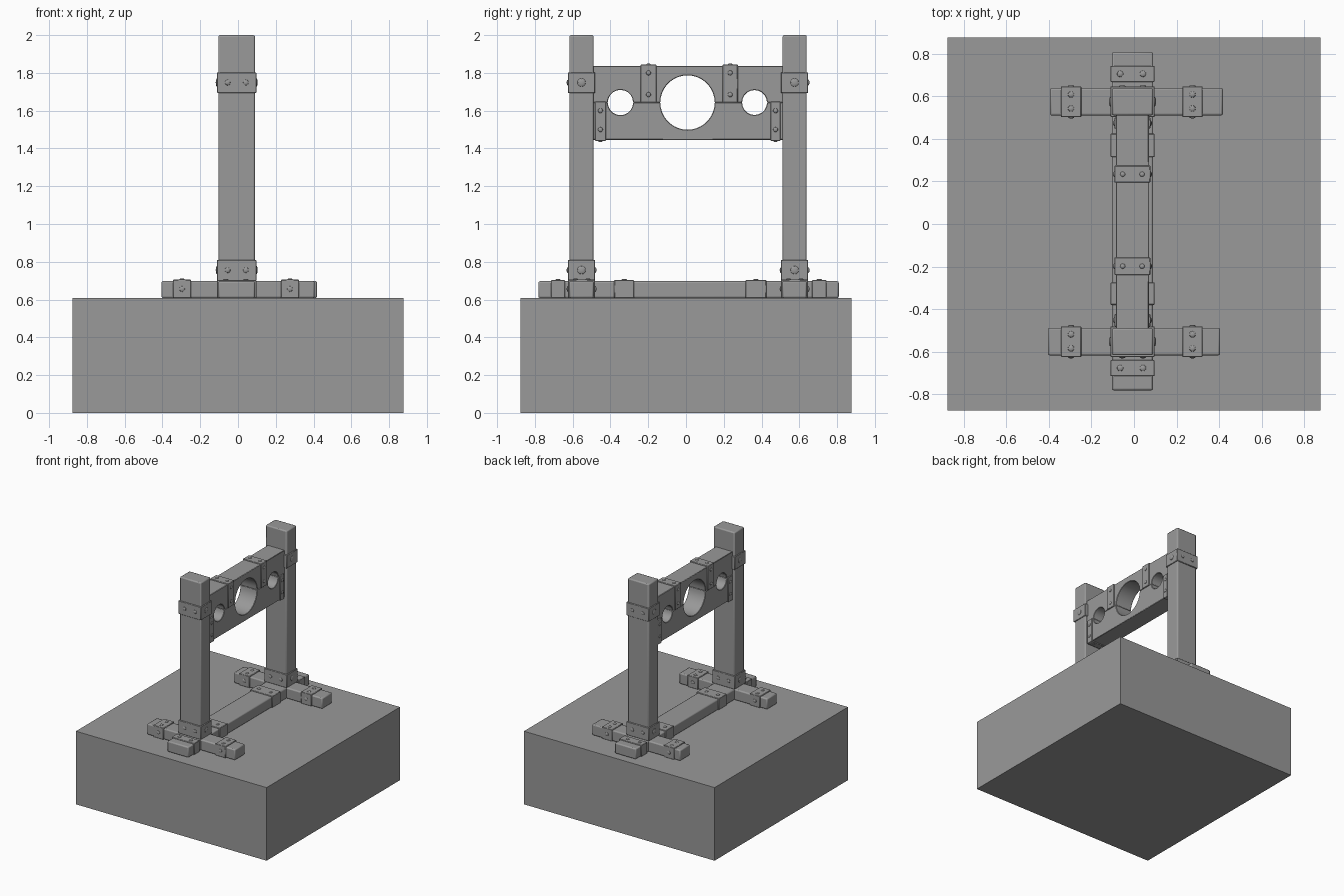
import bpy, bmesh, math
from mathutils import Matrix, Vector

if "Cube" in bpy.data.objects:
    bpy.data.objects.remove(bpy.data.objects["Cube"])

CX, HALF_X = -0.007, 0.097       # post / beam centre and half width in x
BASE_TOP, BEAM_TOP = 0.608, 0.697

DARK = bpy.data.materials.new("dark_grey")
DARK.diffuse_color = (0.32, 0.32, 0.32, 1)
DARK.use_nodes = True
DARK.node_tree.nodes["Principled BSDF"].inputs["Base Color"].default_value = DARK.diffuse_color


def finish(name, bm, bevel=0.0, segments=2):
    bmesh.ops.recalc_face_normals(bm, faces=bm.faces)
    mesh = bpy.data.meshes.new(name)
    bm.to_mesh(mesh)
    bm.free()
    mesh.materials.append(DARK)
    obj = bpy.data.objects.new(name, mesh)
    bpy.context.collection.objects.link(obj)
    if bevel:
        mod = obj.modifiers.new("Bevel", 'BEVEL')
        mod.width, mod.segments = bevel, segments
        mod.limit_method, mod.angle_limit = 'ANGLE', math.radians(40)
    bpy.ops.object.select_all(action='DESELECT')
    obj.select_set(True)
    bpy.context.view_layer.objects.active = obj
    bpy.ops.object.shade_smooth_by_angle(angle=math.radians(30))
    return obj


def box(name, x, y, z, bevel=0.0, segments=2):
    bm = bmesh.new()
    size = (x[1] - x[0], y[1] - y[0], z[1] - z[0])
    mid = Vector((x[0] + x[1], y[0] + y[1], z[0] + z[1])) / 2
    bmesh.ops.create_cube(bm, size=1, matrix=Matrix.Translation(mid) @ Matrix.Diagonal((*size, 1)))
    return finish(name, bm, bevel, segments)


def rivets(name, items):
    """Domed heads; each item is (position, axis index, radius)."""
    bm = bmesh.new()
    for pos, axis, r in items:
        scale = [r, r, r]
        scale[axis] = 0.007
        # turn the sphere's pole to face along the chosen axis
        turn = (Matrix.Rotation(math.pi / 2, 4, 'Y'), Matrix.Rotation(math.pi / 2, 4, 'X'),
                Matrix.Identity(4))[axis]
        m = Matrix.Translation(pos) @ Matrix.Diagonal((*scale, 1)) @ turn
        bmesh.ops.create_uvsphere(bm, u_segments=12, v_segments=8, radius=1, matrix=m)
    finish(name, bm)


def strap(name, x, y, z, heads):
    box(name, x, y, z, 0.003, 1)
    rivets(name + "_rivets", heads)


# Stone platform
box("platform", (-0.877, 0.877), (-0.877, 0.877), (0, BASE_TOP))

# Long ground beam with its four straps
PX = (CX - HALF_X, CX + HALF_X)
SX = (PX[0] - 0.007, PX[1] + 0.007)
box("ground_beam", PX, (-0.782, 0.809), (BASE_TOP, BEAM_TOP), 0.009)
for i, (y0, y1) in enumerate([(-0.715, -0.64), (-0.38, -0.275), (0.315, 0.425), (0.668, 0.744)]):
    ym = (y0 + y1) / 2
    top = BEAM_TOP + 0.006
    heads = [((x, ym, top), 2, 0.015) for x in (-0.065, 0.042)]
    strap(f"beam_strap_{i}", SX, (y0, y1), (BASE_TOP, top), heads)

# Two posts, each with a cross foot and iron bands
for side, yc, foot_x in (("front", -0.553, (-0.405, 0.405)), ("back", 0.575, (-0.395, 0.418))):
    box(f"{side}_post", PX, (yc - 0.064, yc + 0.064), (BASE_TOP, 2.0), 0.009)
    box(f"{side}_foot", foot_x, (yc - 0.065, yc + 0.065), (BASE_TOP, BEAM_TOP + 0.001), 0.009)
    ys = (yc - 0.072, yc + 0.072)
    for z0, part in ((0.70, "lower"), (1.693, "upper")):
        zm = z0 + 0.056
        heads = [((x, y, zm), 1, 0.015) for x in (-0.055, 0.042) for y in ys]
        heads += [((x, yc, zm), 0, 0.022) for x in SX]
        strap(f"{side}_post_{part}_band", SX, ys, (z0, z0 + 0.11), heads)
    for xc, part in ((-0.296, "left"), (0.275, "right")):
        top = BEAM_TOP + 0.008
        heads = [((xc, yc + d, top), 2, 0.015) for d in (-0.032, 0.034)]
        heads += [((xc, y, 0.656), 1, 0.015) for y in ys]
        strap(f"{side}_foot_{part}_strap", (xc - 0.048, xc + 0.048), ys, (BASE_TOP, top), heads)

# Split board: each half is an outline with three half-round cut-outs, extruded in x
SPLIT = 1.643
BX = (-0.085, 0.07)
HOLES = [(-0.347, 0.067, 10), (0.008, 0.144, 18), (0.363, 0.066, 10)]


def board_half(name, edge_z, up):
    pts = [(-0.493, SPLIT)]
    for yc, r, n in HOLES:
        for k in range(n + 1):
            a = math.pi * (1 - k / n)
            pts.append((yc + r * math.cos(a), SPLIT + up * r * math.sin(a)))
    pts += [(0.513, SPLIT), (0.513, edge_z), (-0.493, edge_z)]
    bm = bmesh.new()
    face = bm.faces.new([bm.verts.new((BX[0], y, z)) for y, z in pts])
    out = bmesh.ops.extrude_face_region(bm, geom=[face])
    moved = [v for v in out['geom'] if isinstance(v, bmesh.types.BMVert)]
    bmesh.ops.translate(bm, verts=moved, vec=(BX[1] - BX[0], 0, 0))
    finish(name, bm, 0.003, 1)


board_half("upper_board", 1.837, 1)
board_half("lower_board", 1.446, -1)

# Straps over the top of the upper half and under the lower half
BSX = (BX[0] - 0.007, BX[1] + 0.007)
for label, zr, rz, cap, spans in (
        ("upper", (1.642, 1.844), (1.80, 1.685), 1.844, [(-0.24, -0.157), (0.194, 0.274)]),
        ("lower", (1.44, 1.648), (1.60, 1.50), 1.44, [(-0.482, -0.424), (0.448, 0.5)])):
    for i, (y0, y1) in enumerate(spans):
        ym = (y0 + y1) / 2
        heads = [((x, ym, z), 0, 0.013) for x in BSX for z in rz]
        heads += [((x, ym, cap), 2, 0.012) for x in (-0.053, 0.038)]
        strap(f"{label}_board_strap_{i}", BSX, (y0, y1), zr, heads)
